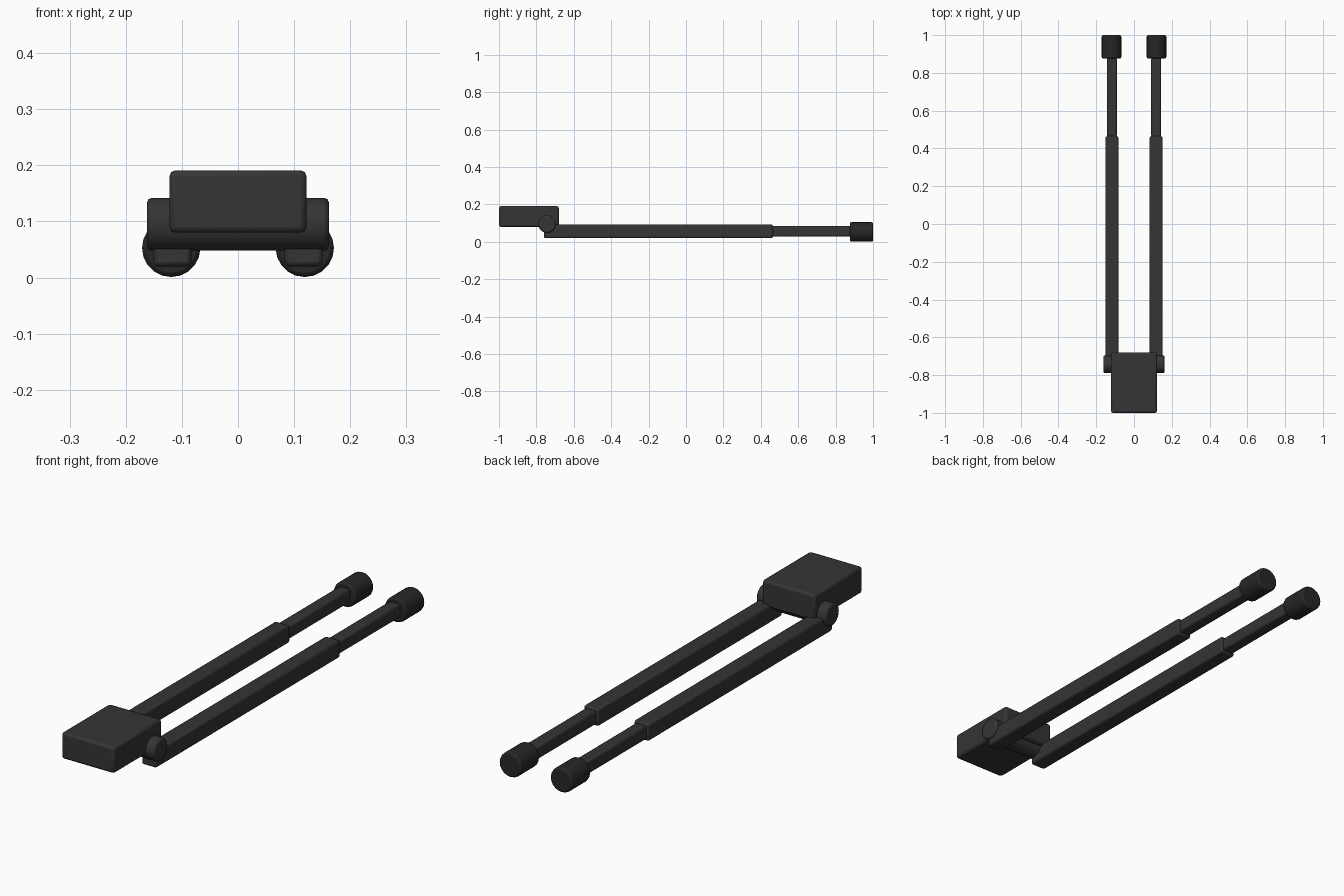
import bpy, math

if "Cube" in bpy.data.objects:
    bpy.data.objects.remove(bpy.data.objects["Cube"])

def material(name, v):
    m = bpy.data.materials.new(name)
    m.diffuse_color = (v, v, v * 1.03, 1)
    m.use_nodes = True
    m.node_tree.nodes["Principled BSDF"].inputs["Base Color"].default_value = m.diffuse_color
    return m

body_mat = material("dark_metal", 0.035)
grip_mat = material("black_rubber", 0.02)

def finish(o, name, mat, bevel):
    o.name = name
    o.data.materials.append(mat)
    bpy.ops.object.transform_apply(location=False, rotation=True, scale=True)
    b = o.modifiers.new("bevel", 'BEVEL')
    b.width, b.segments, b.limit_method = bevel, 2, 'ANGLE'
    b.angle_limit = math.radians(40)
    bpy.ops.object.shade_smooth_by_angle(angle=math.radians(30))
    return o

def box(name, x, y, z, mat, bevel):
    bpy.ops.mesh.primitive_cube_add(size=1, location=[(a + b) / 2 for a, b in (x, y, z)])
    o = bpy.context.object
    o.scale = [b - a for a, b in (x, y, z)]
    return finish(o, name, mat, bevel)

def cylinder(name, loc, r, length, rot, mat, bevel, sides):
    bpy.ops.mesh.primitive_cylinder_add(vertices=sides, radius=r, depth=length,
                                        location=loc, rotation=rot)
    return finish(bpy.context.object, name, mat, bevel)

# Head block and its cross hinge
box("head_block", (-0.122, 0.122), (-1.0, -0.68), (0.08, 0.191), body_mat, 0.01)
cylinder("hinge_barrel", (0, -0.743, 0.095), 0.047, 0.324,
         (0, math.pi / 2, 0), body_mat, 0.008, 32)

# Telescoping legs with end caps
for side, s in (("left", -1), ("right", 1)):
    c = s * 0.117
    box(side + "_outer_leg", (c - 0.034, c + 0.034), (-0.76, 0.465), (0.02, 0.093), body_mat, 0.008)
    box(side + "_inner_leg", (c - 0.026, c + 0.026), (0.46, 0.88), (0.028, 0.085), body_mat, 0.008)
    cylinder(side + "_end_cap", (s * 0.119, 0.938, 0.053), 0.052, 0.124,
             (math.pi / 2, 0, 0), grip_mat, 0.008, 20)
